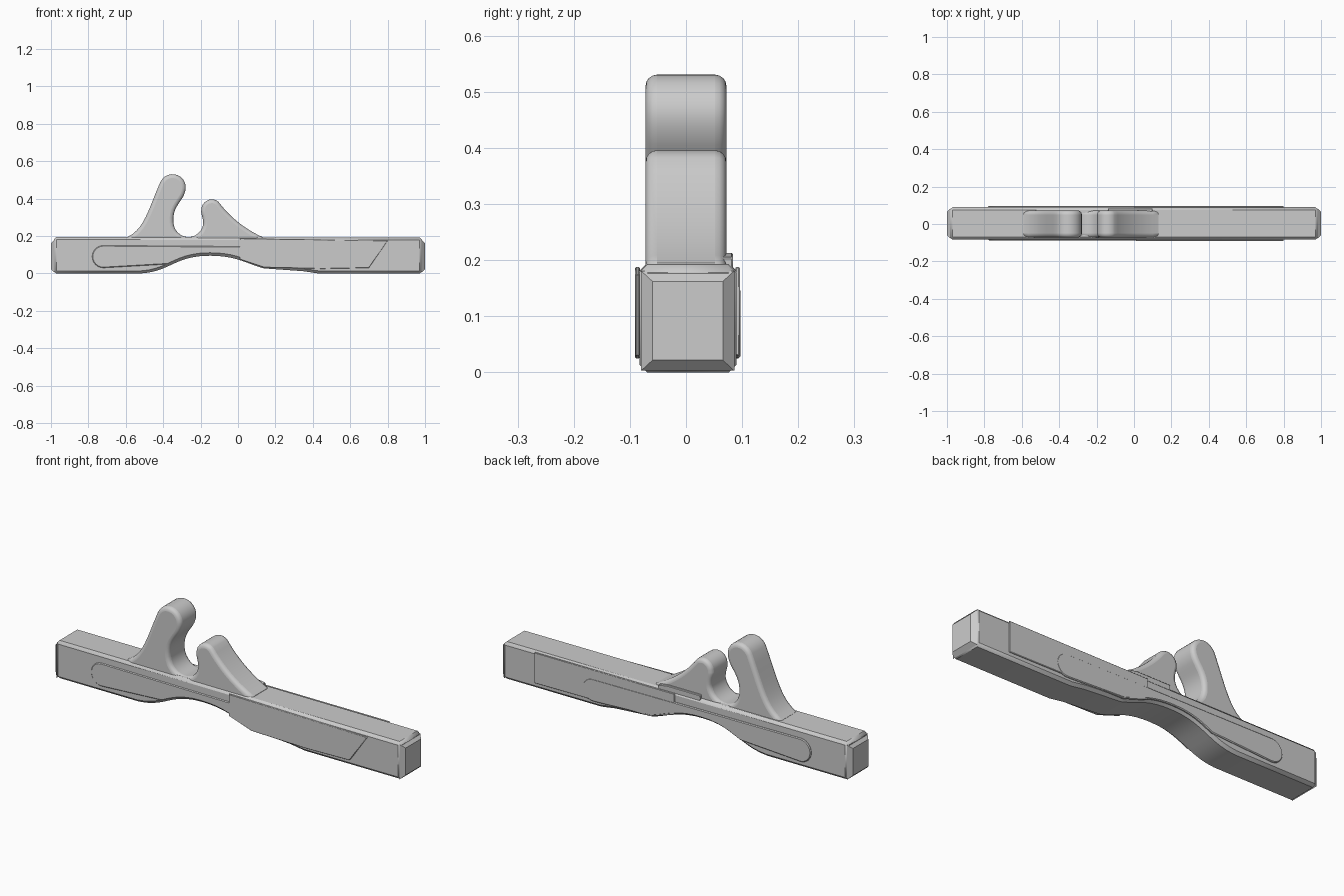
import bpy, bmesh, math
from mathutils import Vector

cube = bpy.data.objects.get("Cube")
if cube:
    bpy.data.objects.remove(cube, do_unlink=True)

grey = bpy.data.materials.new("plain grey")
grey.use_nodes = True
colour = (0.6, 0.6, 0.6, 1)
grey.diffuse_color = colour
grey.node_tree.nodes["Principled BSDF"].inputs["Base Color"].default_value = colour


def arc(cx, cz, r, start, end, n=12):
    """Points along a circle in the x-z plane, angles in degrees."""
    steps = [math.radians(start + (end - start) * i / n) for i in range(n + 1)]
    return [(cx + r * math.cos(a), cz + r * math.sin(a)) for a in steps]


def curve(a, b, c, d, n=10):
    """Points along a Bezier curve."""
    a, b, c, d = map(Vector, (a, b, c, d))
    ts = [i / n for i in range(n + 1)]
    return [tuple(a*(1-t)**3 + b*3*t*(1-t)**2 + c*3*t*t*(1-t) + d*t**3) for t in ts]


def finish(name, bm, bevel, segments):
    bmesh.ops.recalc_face_normals(bm, faces=bm.faces)
    mesh = bpy.data.meshes.new(name)
    bm.to_mesh(mesh)
    bm.free()
    mesh.materials.append(grey)
    ob = bpy.data.objects.new(name, mesh)
    bpy.context.collection.objects.link(ob)
    if bevel:
        mod = ob.modifiers.new("edge", "BEVEL")
        mod.width, mod.segments = bevel, segments
        mod.limit_method, mod.angle_limit = "ANGLE", math.radians(50)
    bpy.ops.object.select_all(action="DESELECT")
    bpy.context.view_layer.objects.active = ob
    ob.select_set(True)
    bpy.ops.object.shade_smooth_by_angle(angle=math.radians(32))
    return ob


def extrude(name, outline, y0, y1, bevel=0.0, segments=1):
    """Solid from an x-z outline, between two y positions."""
    clean = []
    for p in outline:
        if not clean or (Vector(p) - Vector(clean[-1])).length > 0.002:
            clean.append(p)
    bm = bmesh.new()
    face = bm.faces.new([bm.verts.new((x, y0, z)) for x, z in clean])
    out = bmesh.ops.extrude_face_region(bm, geom=[face])
    moved = [v for v in out["geom"] if isinstance(v, bmesh.types.BMVert)]
    bmesh.ops.translate(bm, verts=moved, vec=(0, y1 - y0, 0))
    return finish(name, bm, bevel, segments)


# Long bar with an arched hand recess underneath
arch = (curve((-0.52, 0), (-0.36, 0.01), (-0.34, 0.095), (-0.15, 0.095))
        + curve((-0.15, 0.095), (0, 0.095), (0.06, 0.045), (0.14, 0.027)))
bar = [(-0.985, 0)] + arch + [(0.35, 0.012), (0.43, 0), (0.985, 0),
                              (0.985, 0.192), (-0.985, 0.195)]
extrude("bar", bar, -0.083, 0.09, 0.014)

# Faceted caps on both ends
for side, name in ((-1, "right_end_cap"), (1, "left_end_cap")):
    bm = bmesh.new()
    bmesh.ops.create_cube(bm, size=1)
    for v in bm.verts:
        outer = v.co.x * side > 0
        v.co = (side * (1 if outer else 0.98),
                0.003 + v.co.y * (0.125 if outer else 0.166),
                0.092 + v.co.z * (0.14 if outer else 0.178))
    finish(name, bm, 0, 1)

# Tall hook and short hook joined by a round notch
hooks = ([(-0.6, 0.15)] + curve((-0.59, 0.195), (-0.5, 0.24), (-0.48, 0.34), (-0.415, 0.49))
         + arc(-0.35, 0.46, 0.071, 155, -20)
         + curve((-0.283, 0.435), (-0.3, 0.38), (-0.35, 0.36), (-0.346, 0.275))
         + arc(-0.265, 0.275, 0.08, 180, 350)
         + curve((-0.186, 0.262), (-0.186, 0.3), (-0.197, 0.31), (-0.197, 0.335))
         + arc(-0.14, 0.34, 0.056, 180, 50)
         + curve((-0.104, 0.383), (-0.05, 0.31), (0.03, 0.24), (0.13, 0.195))
         + [(0.15, 0.15)])
extrude("hooks", hooks, -0.072, 0.072, 0.02, 4)

# Small ledge behind the short hook
extrude("hook_ledge", [(-0.14, 0.18), (-0.14, 0.213), (0.05, 0.213), (0.1, 0.205), (0.1, 0.18)],
        0, 0.084, 0.003)

# Rounded grip inlay standing just proud of both sides
inlay_arch = [(x, z + 0.012) for x, z in arch if x > -0.4 and z > 0.025]
inlay = (arc(-0.72, 0.09, 0.06, 90, 270)
         + inlay_arch + [(0.45, 0.025)]
         + arc(0.467, 0.083, 0.058, -90, 90))
extrude("grip_inlay", inlay, -0.087, 0.097, 0.004)

# Thin side panels
front_panel = [(0.01, 0.075), (0.14, 0.032), (0.45, 0.025), (0.7, 0.03), (0.8, 0.175), (0.01, 0.188)]
extrude("front_panel", front_panel, -0.091, -0.082, 0.002)
back_panel = [(0.0, 0.08), (0.14, 0.035), (0.8, 0.03), (0.8, 0.188), (0.0, 0.188)]
extrude("back_panel", back_panel, 0.088, 0.096, 0.002)
